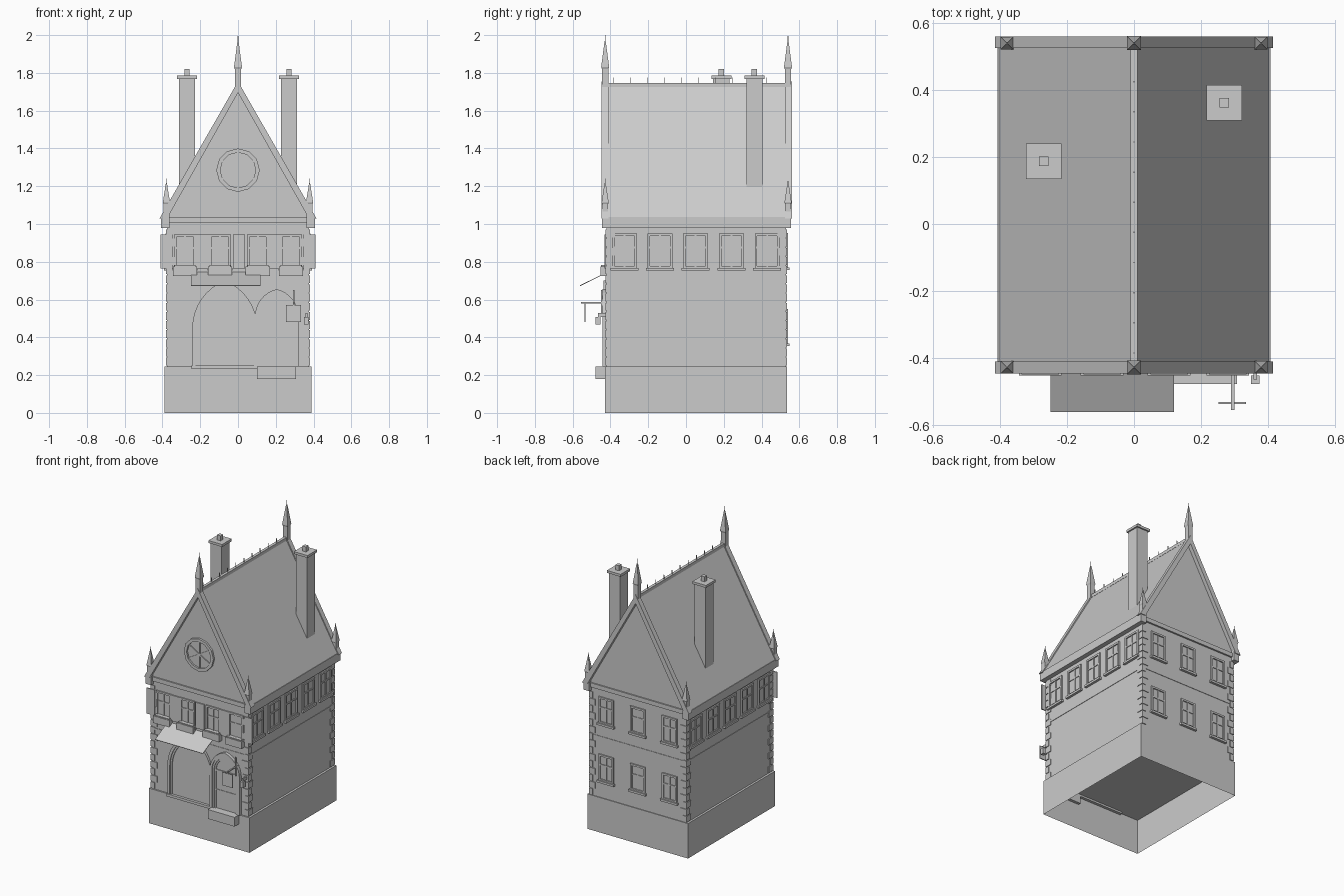
import bpy, bmesh
from math import sin, cos, pi, radians, atan2, acos
from mathutils import Matrix, Vector

if "Cube" in bpy.data.objects:
    bpy.data.objects.remove(bpy.data.objects["Cube"])


def finish(name, bm):
    bmesh.ops.recalc_face_normals(bm, faces=bm.faces)
    me = bpy.data.meshes.new(name)
    bm.to_mesh(me)
    bm.free()
    ob = bpy.data.objects.new(name, me)
    bpy.context.collection.objects.link(ob)
    return ob


def boxes(name, spans, mat=Matrix()):
    """Join boxes given as (x0, x1, y0, y1, z0, z1)."""
    bm = bmesh.new()
    for x0, x1, y0, y1, z0, z1 in spans:
        m = mat @ Matrix.Translation(((x0 + x1) / 2, (y0 + y1) / 2, (z0 + z1) / 2))
        bmesh.ops.create_cube(bm, size=1, matrix=m @ Matrix.Diagonal((x1 - x0, y1 - y0, z1 - z0, 1)))
    return finish(name, bm)


def prism(name, pts, y0, y1):
    """Extrude an x-z outline along y."""
    bm = bmesh.new()
    f = bm.faces.new([bm.verts.new((x, y0, z)) for x, z in pts])
    r = bmesh.ops.extrude_face_region(bm, geom=[f])
    vs = [g for g in r["geom"] if isinstance(g, bmesh.types.BMVert)]
    bmesh.ops.translate(bm, verts=vs, vec=(0, y1 - y0, 0))
    if not f.is_valid or len(bm.faces) == len(pts) + 1:
        bm.faces.new([v for v in bm.verts if v not in vs])
    return finish(name, bm)


def arch(cx, w, base, spring, apex, n=8):
    """Pointed arch outline, left foot to right foot."""
    h = apex - spring
    r = (h * h + w * w) / (2 * w)
    top = acos((r - w) / r)
    right = [(w - r + r * cos(top * i / n), spring + r * sin(top * i / n)) for i in range(n + 1)]
    right = [(w, base)] + right
    left = [(-x, z) for x, z in right]
    return [(cx + x, z) for x, z in left + right[-2::-1]]


def arch_ring(name, cx, w, base, spring, apex, t, y0, y1):
    prism(name, arch(cx, w, base, spring, apex) + arch(cx, w - t, base, spring, apex - 1.25 * t)[::-1], y0, y1)


def window(name, pos, angle, w, z0, z1, sill=True):
    """Cross window facing local -y."""
    m = Matrix.Translation((pos[0], pos[1], 0)) @ Matrix.Rotation(radians(angle), 4, 'Z')
    h, t, d = w / 2, 0.013, 0.009
    zt = z0 + (z1 - z0) * 0.6
    s = [(-h, -h + t, -d, 0.01, z0, z1), (h - t, h, -d, 0.01, z0, z1),
         (-h, h, -d, 0.01, z1 - t, z1), (-h, h, -d, 0.01, z0, z0 + t),
         (-.005, .005, -.006, 0.01, z0, z1), (-h, h, -.006, 0.01, zt - .005, zt + .005),
         (-h, h, -.001, 0.01, z0, z1)]
    if sill:
        s.append((-h - .008, h + .008, -.017, .01, z0 - .012, z0 + .003))
    boxes(name, s, m)


WX, YF, YB = 0.375, -0.42, 0.53

# Plinth, open underneath
plinth = boxes("plinth", [(-.39, .39, -.43, .535, 0, .245)])
bm = bmesh.new()
bm.from_mesh(plinth.data)
bmesh.ops.delete(bm, geom=[f for f in bm.faces if f.normal.z < -.9], context='FACES_ONLY')
bm.to_mesh(plinth.data)
bm.free()

# Walls, floor band, cornices
boxes("walls", [(-WX, WX, YF, YB, .245, 1.04)])
boxes("floor_band", [(-WX - .003, WX + .003, YF - .003, YB + .003, .66, .675)])
boxes("gable_cornices", [(-.385, .385, -.432, -.41, 1.005, 1.035), (-.385, .385, .52, .542, 1.005, 1.035)])
boxes("eaves", [(s * .385 - .022, s * .385 + .022, -.445, .555, .98, 1.038) for s in (-1, 1)])

# Corner quoins of alternating length
q = []
for sx in (-1, 1):
    for yc, sy in ((YF, -1), (YB, 1)):
        for i in range(15):
            z = .25 + i * .0485
            a, b = (.045, .025) if i % 2 else (.025, .045)
            xs = sorted((sx * (WX + .005), sx * (WX - a)))
            ys = sorted((yc + sy * .005, yc - sy * b))
            q.append((*xs, *ys, z, z + .042))
boxes("quoins", q)

# Roof and gable copings
prism("roof", [(-.405, 1.035), (0, 1.74), (.405, 1.035)], -.423, .533)
for name, y0, y1 in (("front", -.447, -.41), ("back", .525, .56)):
    prism(name + "_coping", [(-.415, 1.03), (0, 1.755), (.415, 1.03), (.375, 1.03), (0, 1.695), (-.375, 1.03)], y0, y1)
boxes("ridge", [(-.01, .01, -.41, .525, 1.725, 1.747)])
boxes("ridge_spikes", [(-.002, .002, y - .002, y + .002, 1.74, 1.775)
                       for y in [-.385 + .045 * i for i in range(20)]][::2])


# Pinnacles: four-sided shaft, flared head, spike
def pinnacle(name, x, y, z, h, w):
    bm = bmesh.new()
    rings = [(0, .8), (.36, .8), (.40, 1), (.88, .16), (.89, .08), (1, .06)]
    prev = None
    for t, k in rings:
        r = [bm.verts.new((x + a * w * k, y + b * w * k, z + h * t)) for a, b in ((-1, -1), (1, -1), (1, 1), (-1, 1))]
        if prev:
            for i in range(4):
                bm.faces.new((prev[i], prev[(i + 1) % 4], r[(i + 1) % 4], r[i]))
        prev = r
    bm.faces.new(prev)
    finish(name, bm)


for n, y in (("front", -.428), ("back", .54)):
    pinnacle(n + "_apex_pinnacle", 0, y, 1.72, .28, .021)
    for s in (-1, 1):
        pinnacle(n + "_corner_pinnacle", s * .379, y, 1.03, .21, .019)

# Chimneys
for x, y in ((.27, .362), (-.27, .187)):
    boxes("chimney", [(x - .043, x + .043, y - .043, y + .043, 1.1, 1.77),
                      (x - .053, x + .053, y - .053, y + .053, 1.768, 1.785),
                      (x - .014, x + .014, y - .014, y + .014, 1.78, 1.82)])

# Rose window: twelve-sided rim with six spokes
def circ(r, a0, a1, n):
    return [(r * cos(a0 + (a1 - a0) * i / n), 1.285 + r * sin(a0 + (a1 - a0) * i / n)) for i in range(n + 1)]


for a in (0, pi):
    prism("rose_rim", circ(.115, a, a + pi, 6) + circ(.094, a, a + pi, 6)[::-1], -.437, -.41)
prism("rose_glass", circ(.1, 0, 2 * pi * 11 / 12, 11), -.425, -.41)
bm = bmesh.new()
for i in range(3):
    m = Matrix.Translation((0, -.425, 1.285)) @ Matrix.Rotation(pi / 2 + i * pi / 3, 4, 'Y')
    bmesh.ops.create_cube(bm, size=1, matrix=m @ Matrix.Diagonal((.195, .014, .011, 1)))
finish("rose_spokes", bm)

# Upper front windows with shutters and flower boxes
for x in (-.28, -.095, .105, .28):
    window("front_window", (x, YF), 0, .115, .765, .945)
    boxes("shutters", [(x + s * .099 - .031, x + s * .099 + .031, -.431, -.423, .765, .945) for s in (-1, 1)])
    boxes("flower_box", [(x - .064, x + .064, -.453, -.42, .725, .775),
                         (x - .056, x + .056, -.449, -.42, .77, .782)])

# Side and back windows
for y in (-.325, -.137, .05, .24, .43):
    window("right_window", (WX, y), 90, .132, .765, .95)
    window("left_window", (-WX, y), -90, .132, .765, .95)
for x in (-.246, 0, .246):
    for z in (.365, .768):
        window("back_window", (x, YB), 180, .115, z, z + .185)

# Shop window arch
arch_ring("shop_arch", -.07, .172, .24, .45, .70, .018, -.437, -.41)
arch_ring("shop_arch_inner", -.07, .154, .24, .45, .6775, .012, -.43, -.41)
prism("shop_glass", arch(-.07, .145, .25, .45, .665), -.4235, -.41)
boxes("shop_sill", [(-.245, .105, -.442, -.41, .232, .25)])

# Door arch, door and step
arch_ring("door_arch", .205, .115, .245, .51, .655, .016, -.442, -.41)
arch_ring("door_arch_middle", .205, .099, .245, .51, .635, .013, -.436, -.41)
arch_ring("door_arch_inner", .205, .086, .245, .51, .619, .010, -.43, -.41)
prism("door", arch(.205, .078, .245, .51, .608), -.4235, -.41)
boxes("door_rail", [(.128, .282, -.429, -.41, .505, .517), (.128, .282, -.427, -.41, .37, .378)])
boxes("door_step", [(.1, .308, -.478, -.41, .18, .245)])

# Awning
prof = bmesh.new()
vs = [prof.verts.new(p) for p in ((-.25, -.42, .745), (.12, -.42, .745), (.12, -.562, .675), (-.25, -.562, .675))]
prof.faces.new(vs)
awning = finish("awning", prof)
awning.modifiers.new("thickness", 'SOLIDIFY').thickness = .004

# Hanging sign and wall lantern
boxes("sign_bracket", [(.29, .3, -.555, -.42, .58, .588), (.29, .3, -.45, -.443, .52, .65)])
boxes("sign_board", [(.253, .334, -.538, -.532, .48, .572), (.292, .298, -.537, -.533, .57, .585)])
boxes("lantern", [(.35, .374, -.478, -.452, .467, .508), (.357, .367, -.465, -.42, .508, .528)])
